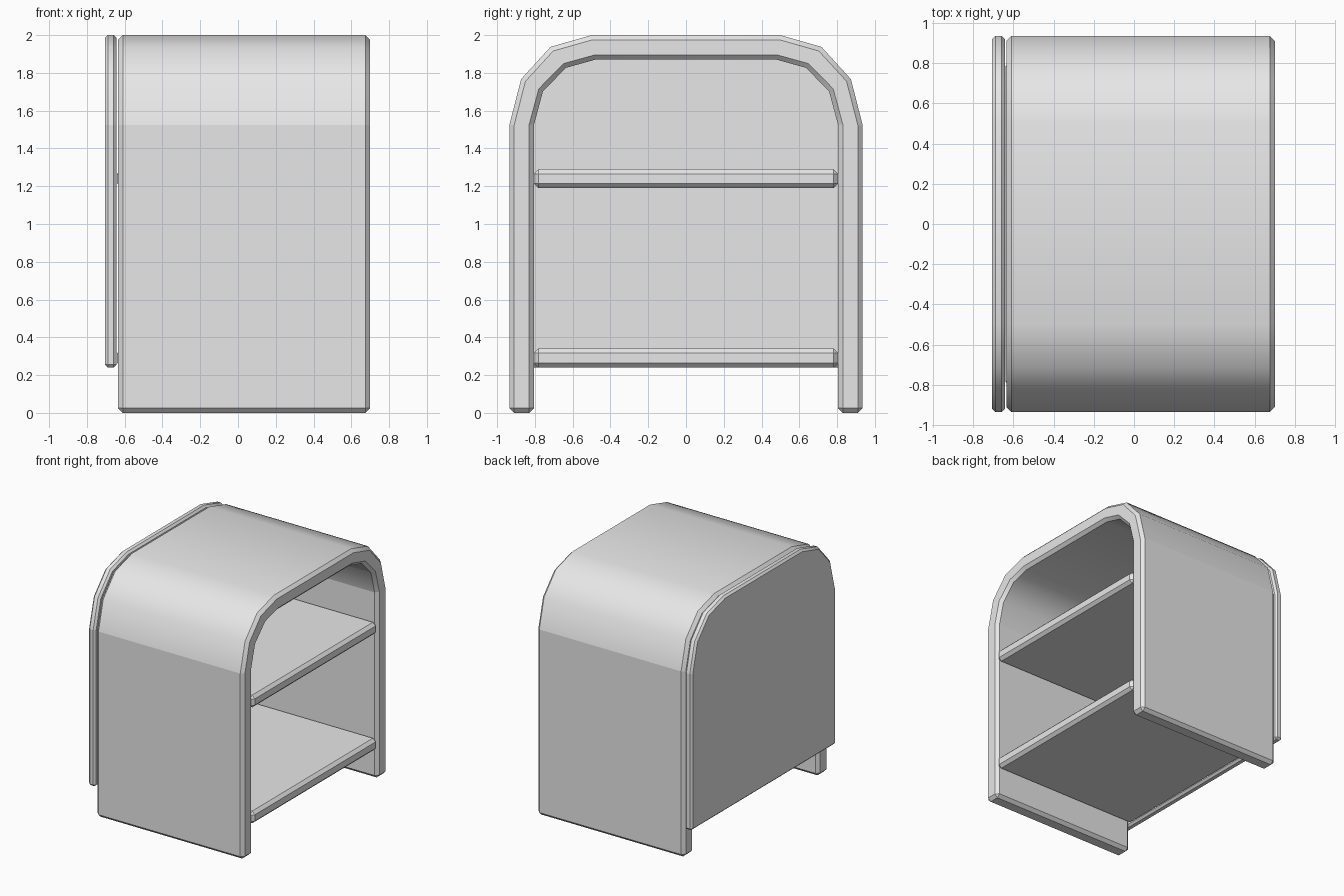
import bpy, bmesh, math

if "Cube" in bpy.data.objects:
    bpy.data.objects.remove(bpy.data.objects["Cube"])

grey = bpy.data.materials.new("light grey")
grey.diffuse_color = (0.8, 0.8, 0.8, 1)
grey.use_nodes = True
grey.node_tree.nodes["Principled BSDF"].inputs["Base Color"].default_value = grey.diffuse_color

ARCH_Z = 1.525  # height where the straight walls turn into the arch


def prism(name, profile, x0, x1, bevel, flat_below=None):
    """Extrude a (y, z) outline along x and chamfer its hard edges."""
    bm = bmesh.new()
    face = bm.faces.new([bm.verts.new((x0, y, z)) for y, z in profile])
    ext = bmesh.ops.extrude_face_region(bm, geom=[face], use_keep_orig=True)
    new = [g for g in ext["geom"] if isinstance(g, bmesh.types.BMVert)]
    bmesh.ops.translate(bm, verts=new, vec=(x1 - x0, 0, 0))
    bmesh.ops.recalc_face_normals(bm, faces=bm.faces)
    hard = [e for e in bm.edges if e.calc_face_angle(0) > math.radians(50)]
    bmesh.ops.bevel(bm, geom=hard, offset=bevel, offset_type='OFFSET',
                    segments=1, profile=0.5, affect='EDGES', clamp_overlap=True)
    bmesh.ops.recalc_face_normals(bm, faces=bm.faces)
    # smooth only across the gentle bends of the arch
    for f in bm.faces:
        straight = all(v.co.z < ARCH_Z + 0.01 for v in f.verts)
        f.smooth = not straight and abs(f.normal.x) < 0.9
    for e in bm.edges:
        e.smooth = e.calc_face_angle(0) < math.radians(36)
    me = bpy.data.meshes.new(name)
    bm.to_mesh(me)
    bm.free()
    me.materials.append(grey)
    ob = bpy.data.objects.new(name, me)
    bpy.context.collection.objects.link(ob)
    return ob


def mirrored(half):
    """Right half outline (bottom to top) continued down the left side."""
    return half + [(-y, z) for y, z in reversed(half)]


outer = [(0.935, ARCH_Z), (0.873, 1.767), (0.717, 1.938), (0.50, 2.0)]
inner = [(0.805, ARCH_Z), (0.757, 1.703), (0.635, 1.827), (0.48, 1.87)]

# arched shell: outer outline up and over, inner outline back
shell = mirrored([(0.935, 0)] + outer) + mirrored([(0.805, 0)] + inner)[::-1]
prism("arched_shell", shell, -0.635, 0.70, 0.025)

# back panel with the same arch, stopping above the floor
prism("back_panel", mirrored([(0.935, 0.24)] + outer), -0.705, -0.642, 0.016)

# two shelves
for name, z in (("lower_shelf", 0.24), ("upper_shelf", 1.19)):
    prism(name, mirrored([(0.806, z), (0.806, z + 0.10)]), -0.64, 0.70, 0.024)
